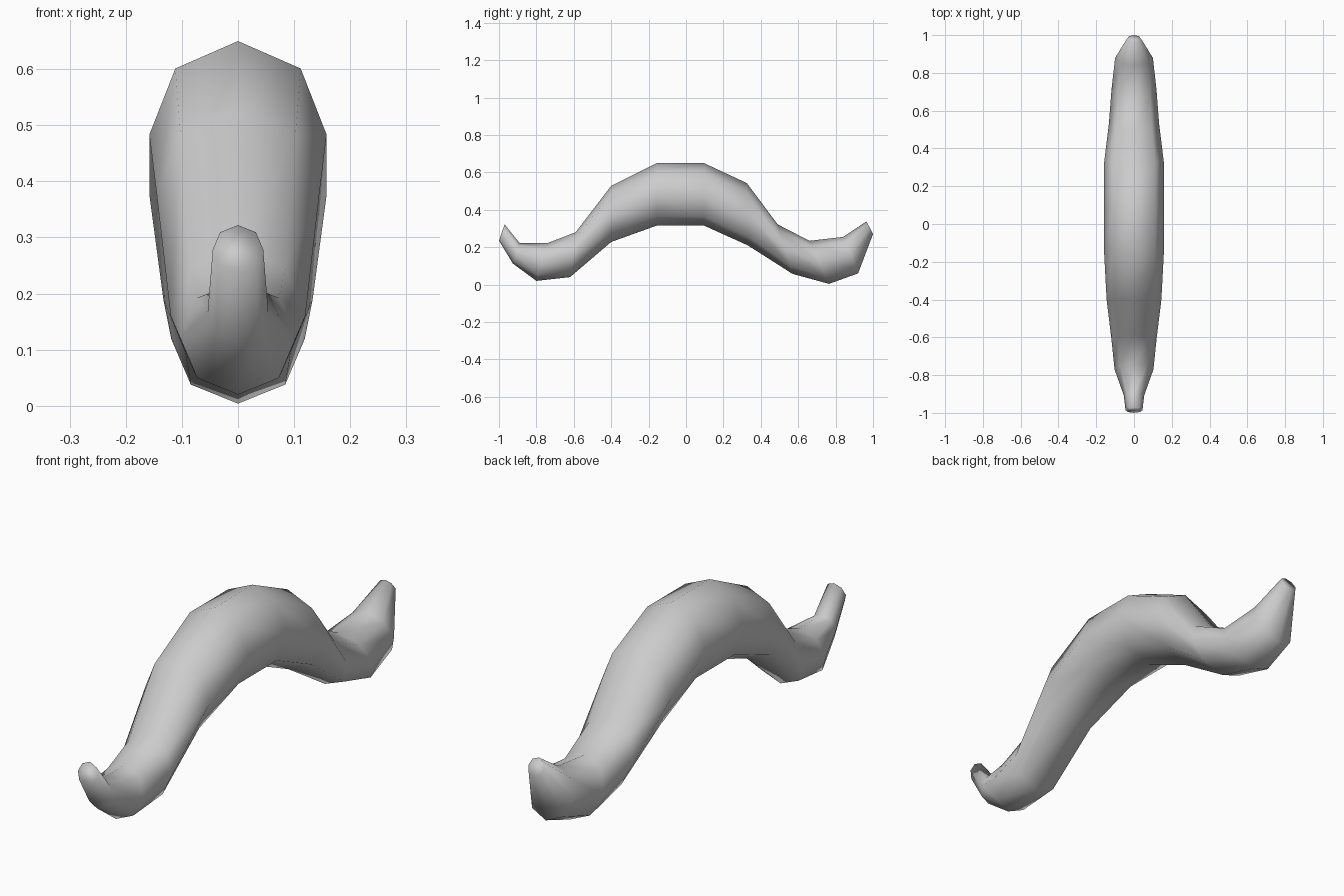
import bpy, bmesh, math

if "Cube" in bpy.data.objects:
    bpy.data.objects.remove(bpy.data.objects["Cube"])

# Ring stations along the body: top y, top z, bottom y, bottom z, half width
STATIONS = [
    (-0.970, 0.322, -1.000, 0.235, 0.045),
    (-0.890, 0.222, -0.925, 0.112, 0.054),
    (-0.740, 0.222, -0.800, 0.020, 0.103),
    (-0.590, 0.280, -0.620, 0.040, 0.120),
    (-0.400, 0.528, -0.400, 0.228, 0.145),
    (-0.155, 0.650, -0.155, 0.316, 0.158),
    (0.095, 0.650, 0.095, 0.316, 0.158),
    (0.325, 0.543, 0.330, 0.210, 0.158),
    (0.490, 0.322, 0.570, 0.057, 0.133),
    (0.660, 0.234, 0.765, 0.004, 0.119),
    (0.840, 0.255, 0.920, 0.060, 0.100),
    (0.965, 0.338, 1.000, 0.270, 0.036),
]
SIDES = 8


def loft(name, stations):
    bm = bmesh.new()
    rings = []
    for ty, tz, by, bz, w in stations:
        cy, cz, uy, uz = (ty + by) / 2, (tz + bz) / 2, (ty - by) / 2, (tz - bz) / 2
        ring = []
        for i in range(SIDES):
            a = 2 * math.pi * i / SIDES
            c, s = math.cos(a), math.sin(a)
            ring.append(bm.verts.new((w * s, cy + uy * c, cz + uz * c)))
        rings.append(ring)
    for a, b in zip(rings, rings[1:]):
        for i in range(SIDES):
            j = (i + 1) % SIDES
            bm.faces.new((a[i], a[j], b[j], b[i]))
    # end caps
    bm.faces.new(rings[0])
    bm.faces.new(rings[-1])
    bmesh.ops.recalc_face_normals(bm, faces=bm.faces)
    for f in bm.faces:
        f.smooth = True
    me = bpy.data.meshes.new(name)
    bm.to_mesh(me)
    bm.free()
    ob = bpy.data.objects.new(name, me)
    bpy.context.collection.objects.link(ob)
    return ob


# Arched tapering body with both tips curled upward
loft("arched_body", STATIONS)
